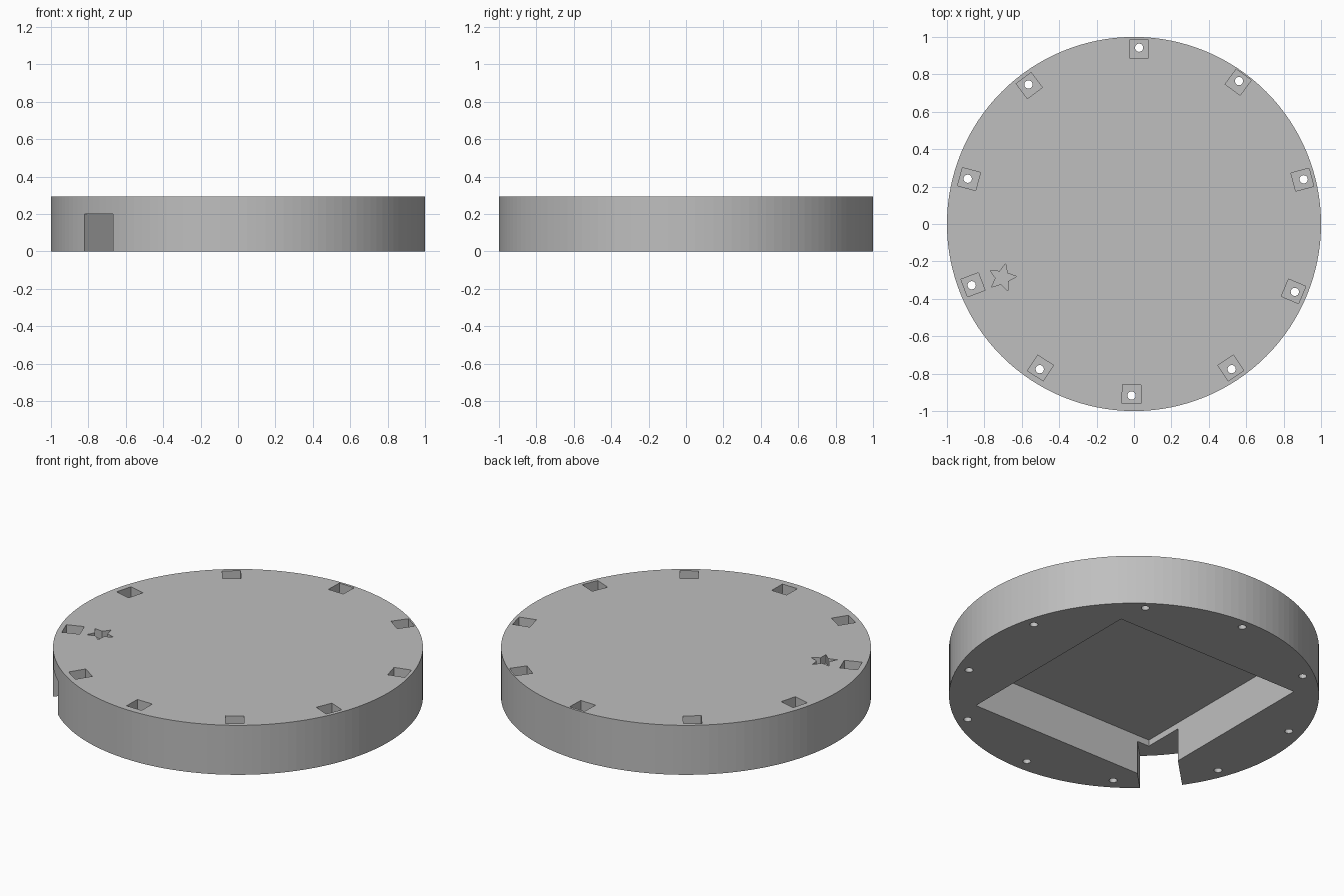
import bpy, bmesh
from math import sin, cos, pi, atan2, radians, sqrt
from mathutils import Vector

cube = bpy.data.objects.get("Cube")
if cube:
    bpy.data.objects.remove(cube, do_unlink=True)

HEIGHT = 0.295

grey = bpy.data.materials.new("plain grey")
grey.use_nodes = True
colour = (0.52, 0.52, 0.52, 1)
grey.diffuse_color = colour
grey.node_tree.nodes["Principled BSDF"].inputs["Base Color"].default_value = colour


def prism(name, outline, z0, z1):
    """Upright solid from a counter-clockwise outline."""
    bm = bmesh.new()
    face = bm.faces.new([bm.verts.new((x, y, z0)) for x, y in outline])
    side = bmesh.ops.extrude_face_region(bm, geom=[face])["geom"]
    moved = [v for v in side if isinstance(v, bmesh.types.BMVert)]
    bmesh.ops.translate(bm, verts=moved, vec=(0, 0, z1 - z0))
    bmesh.ops.recalc_face_normals(bm, faces=bm.faces)
    mesh = bpy.data.meshes.new(name)
    bm.to_mesh(mesh)
    bm.free()
    mesh.materials.append(grey)
    obj = bpy.data.objects.new(name, mesh)
    bpy.context.collection.objects.link(obj)
    return obj


def ring(cx, cy, radii, count, start=0.0):
    """Points around a centre; the radii repeat in turn."""
    return [(cx + radii[i % len(radii)] * cos(start + 2 * pi * i / count),
             cy + radii[i % len(radii)] * sin(start + 2 * pi * i / count))
            for i in range(count)]


def cut(outline, z0, z1):
    """Subtract a prism from the disc."""
    tool = prism("cutter", outline, z0, z1)
    tool.hide_render = True
    mod = disc.modifiers.new("cut", "BOOLEAN")
    mod.operation = "DIFFERENCE"
    mod.solver = "EXACT"
    mod.object = tool
    bpy.context.view_layer.objects.active = disc
    bpy.ops.object.modifier_apply(modifier=mod.name)
    bpy.data.objects.remove(tool, do_unlink=True)


# Round body
disc = prism("disc_body", ring(0, 0, [1], 128), 0, HEIGHT)

# Large square pocket in the underside
cut([(-0.635, -0.632), (0.585, -0.632), (0.585, 0.588), (-0.635, 0.588)], -0.1, 0.237)

# Cable slot from the pocket corner out through the rim
along = Vector((-1, -1)) / sqrt(2)
across = Vector((1, -1)) / sqrt(2)
cut([along * t + across * p for t, p in
     ((0.6, -0.175), (0.6, 0.055), (1.2, 0.055), (1.2, -0.175))], -0.1, 0.2)

# Square sockets around the rim, each with a small hole through the floor
sockets = [(0.027, 0.935), (0.557, 0.758), (0.9, 0.237), (0.853, -0.36), (0.518, -0.77),
           (-0.013, -0.91), (-0.5, -0.77), (-0.861, -0.325), (-0.882, 0.24), (-0.56, 0.74)]
for x, y in sockets:
    turn = atan2(y, x)
    cut(ring(x, y, [0.05 * sqrt(2)], 4, turn + pi / 4), HEIGHT - 0.1, HEIGHT + 0.1)
    cut(ring(x * 1.008, y * 1.008, [0.022], 24), -0.1, HEIGHT + 0.1)

# Star-shaped marker recess
cut(ring(-0.704, -0.287, [0.077, 0.036], 10, radians(5)), HEIGHT - 0.05, HEIGHT + 0.1)
